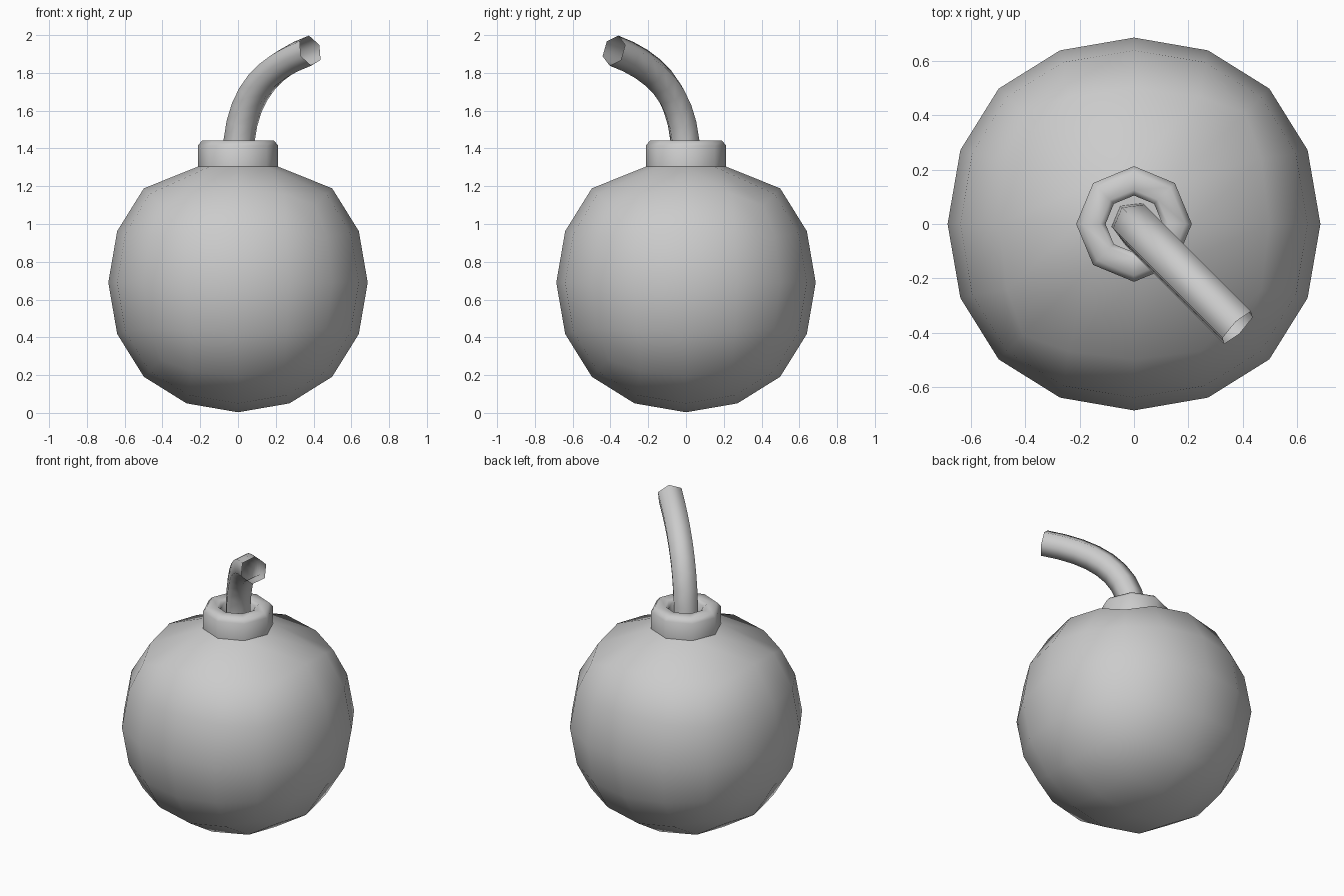
import bpy, bmesh
from math import sin, cos, pi, radians
from mathutils import Vector
from mathutils.geometry import interpolate_bezier

if "Cube" in bpy.data.objects:
    bpy.data.objects.remove(bpy.data.objects["Cube"])


def loft(name, rings, cap_end=False):
    """Skin a list of equal-sized point rings into a tube."""
    bm = bmesh.new()
    loops = [[bm.verts.new(p) for p in ring] for ring in rings]
    n = len(loops[0])
    for a, b in zip(loops, loops[1:]):
        for i in range(n):
            j = (i + 1) % n
            bm.faces.new((a[i], a[j], b[j], b[i]))
    if cap_end:
        bm.faces.new(loops[-1])
    mesh = bpy.data.meshes.new(name)
    bm.to_mesh(mesh)
    bm.free()
    obj = bpy.data.objects.new(name, mesh)
    bpy.context.collection.objects.link(obj)
    return obj


def smooth(obj, angle):
    bpy.ops.object.select_all(action='DESELECT')
    obj.select_set(True)
    bpy.context.view_layer.objects.active = obj
    bpy.ops.object.shade_smooth_by_angle(angle=radians(angle))


def circle(radius, z, sides=8):
    return [(radius * cos(2 * pi * i / sides), radius * sin(2 * pi * i / sides), z)
            for i in range(sides)]


# Round body: a cube rounded by two levels of subdivision
bpy.ops.mesh.primitive_cube_add(size=1.636)
body = bpy.context.object
body.name = body.data.name = "round_body"
sub = body.modifiers.new("Subdivision", 'SUBSURF')
sub.levels = sub.render_levels = 2
bpy.ops.object.modifier_apply(modifier=sub.name)

# Open the top and pull its eight-vertex rim in to meet the neck
bm = bmesh.new()
bm.from_mesh(body.data)
bmesh.ops.translate(bm, verts=bm.verts, vec=(0, 0, 0.69))
top = max(bm.verts, key=lambda v: v.co.z)
rim = {v for f in top.link_faces for v in f.verts} - {top}
for v in rim:
    flat = Vector((v.co.x, v.co.y, 0)).normalized() * 0.212
    v.co = (flat.x, flat.y, 1.304)
bmesh.ops.delete(bm, geom=[top], context='VERTS')
bm.to_mesh(body.data)
bm.free()
smooth(body, 60)

# Neck collar: outer wall, chamfer, top rim, fuse hole and its floor
neck_profile = [(0.213, 1.304), (0.213, 1.415), (0.19, 1.442),
                (0.125, 1.442), (0.105, 1.425), (0.105, 1.33)]
neck = loft("neck_collar", [circle(r, z) for r, z in neck_profile], cap_end=True)
smooth(neck, 60)

# Fuse: open six-sided tube bending towards the front right
out = Vector((1, -1, 0)).normalized()
side = Vector((1, 1, 0)).normalized()
up = Vector((0, 0, 1))
controls = [out * r + up * z for r, z in
            [(0, 1.33), (0, 1.67), (0.2, 1.83), (0.54, 1.918)]]
path = interpolate_bezier(*controls, 10)
rings = []
for i, p in enumerate(path):
    if i == 0:
        tangent = up
    elif i == len(path) - 1:
        tangent = (controls[3] - controls[2]).normalized()
    else:
        tangent = (path[i + 1] - path[i - 1]).normalized()
    normal = side.cross(tangent)
    if normal.dot(up - out) < 0:
        normal.negate()
    rings.append([p + 0.083 * (side * cos(a) + normal * sin(a))
                  for a in (radians(82 + 60 * k) for k in range(6))])
fuse = loft("fuse", rings)
bm = bmesh.new()
bm.from_mesh(fuse.data)
bmesh.ops.recalc_face_normals(bm, faces=bm.faces)
bm.to_mesh(fuse.data)
bm.free()
smooth(fuse, 75)
